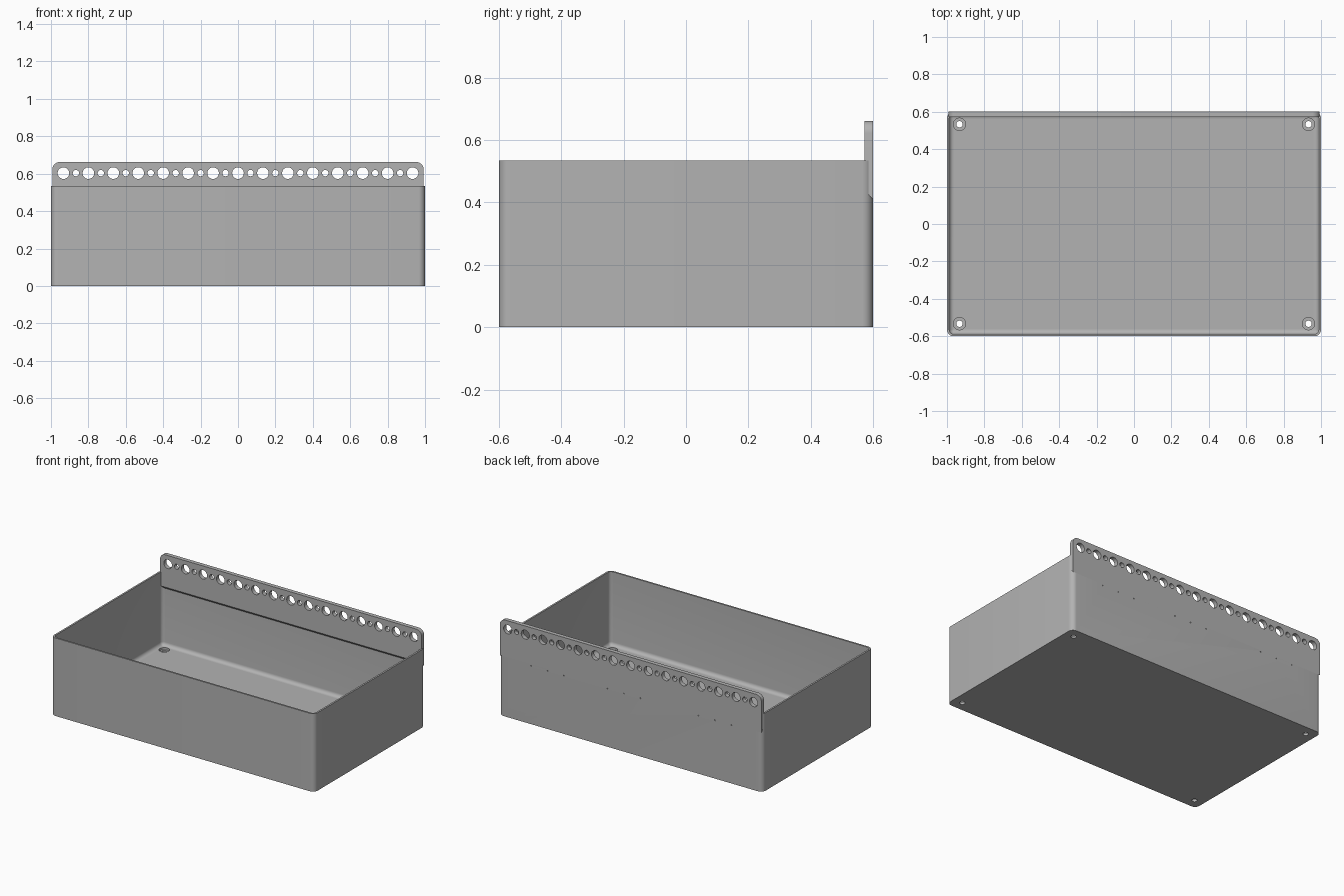
import bpy, bmesh
from math import cos, sin, pi, radians
from mathutils import Matrix

cube = bpy.data.objects.get("Cube")
if cube:
    bpy.data.objects.remove(cube, do_unlink=True)

HALF_X, HALF_Y, RIM, FLOOR = 1.0, 0.6, 0.535, 0.03
WALL, FILLET, CORNER = 0.012, 0.025, 0.035

grey = bpy.data.materials.new("light_grey_plastic")
grey.use_nodes = True
grey.diffuse_color = (0.45, 0.45, 0.45, 1)
grey.node_tree.nodes["Principled BSDF"].inputs["Base Color"].default_value = grey.diffuse_color


def make_object(name, bm):
    bmesh.ops.recalc_face_normals(bm, faces=bm.faces)
    mesh = bpy.data.meshes.new(name)
    bm.to_mesh(mesh)
    bm.free()
    mesh.materials.append(grey)
    obj = bpy.data.objects.new(name, mesh)
    bpy.context.collection.objects.link(obj)
    return obj


def loft(name, rings):
    """Skin between rings of equal length and cap both ends."""
    bm = bmesh.new()
    loops = [[bm.verts.new(p) for p in ring] for ring in rings]
    for a, b in zip(loops, loops[1:]):
        for i in range(len(a)):
            j = (i + 1) % len(a)
            bm.faces.new((a[i], a[j], b[j], b[i]))
    bm.faces.new(loops[0])
    bm.faces.new(loops[-1])
    return make_object(name, bm)


def corner_arc(cx, cy, r, quarter, steps=8):
    return [(cx + r * cos(pi / 2 * (quarter + i / steps)),
             cy + r * sin(pi / 2 * (quarter + i / steps))) for i in range(steps + 1)]


def rounded_rect(inset, z):
    r = max(CORNER - inset, 0.006)
    x, y = HALF_X - inset - r, HALF_Y - inset - r
    signs = [(1, 1), (-1, 1), (-1, -1), (1, -1)]
    return [(px, py, z) for q, (sx, sy) in enumerate(signs)
            for px, py in corner_arc(sx * x, sy * y, r, q)]


def add_cylinder(bm, centre, radius, depth, axis="Z", sides=32):
    turn = Matrix.Rotation(pi / 2, 4, "X") if axis == "Y" else Matrix()
    bmesh.ops.create_cone(bm, cap_ends=True, segments=sides, radius1=radius, radius2=radius,
                          depth=depth, matrix=Matrix.Translation(centre) @ turn)


def cut(obj, bm):
    cutter = make_object("cutter", bm)
    cutter.hide_render = True
    mod = obj.modifiers.new("holes", "BOOLEAN")
    mod.operation, mod.solver, mod.object = "DIFFERENCE", "EXACT", cutter
    graph = bpy.context.evaluated_depsgraph_get()
    mesh = bpy.data.meshes.new_from_object(obj.evaluated_get(graph))
    obj.modifiers.clear()
    obj.data = mesh
    bpy.data.objects.remove(cutter, do_unlink=True)


# Open bin: outer wall, rim, inner wall, rounded floor edge
profile = [(0, 0), (0, RIM), (WALL, RIM)]
for i in range(7):
    a = pi / 2 * i / 6
    profile.append((WALL + FILLET * (1 - cos(a)), FLOOR + FILLET * (1 - sin(a))))
bin_body = loft("bin_body", [rounded_rect(inset, z) for inset, z in profile])

# Counterbored screw holes in the floor, one per corner
bores, shafts = bmesh.new(), bmesh.new()
for sx in (-1, 1):
    for sy in (-1, 1):
        add_cylinder(bores, (sx * 0.933, sy * 0.533, 0.065), 0.033, 0.1)
        add_cylinder(shafts, (sx * 0.933, sy * 0.533, 0), 0.017, 0.2)
cut(bin_body, bores)
cut(bin_body, shafts)

# Pin holes in three groups on the back wall
pins = bmesh.new()
for group in (0.63, 0.05, -0.64):
    for step in (-1, 0, 1):
        add_cylinder(pins, (group + step * 0.125, HALF_Y, 0.4), 0.004, 0.012, "Y", 8)
cut(bin_body, pins)


# Hanging rail with rounded top corners and sloping underside
def rail_ring(y, bottom):
    x, r, top = 0.993, 0.04, 0.662
    outline = [(x, bottom)] + corner_arc(x - r, top - r, r, 0)
    outline += corner_arc(r - x, top - r, r, 1) + [(-x, bottom)]
    return [(px, y, pz) for px, pz in outline]


hanging_rail = loft("hanging_rail", [rail_ring(0.572, 0.44), rail_ring(0.6003, 0.41)])

# Alternating large and small holes along the rail
holes = bmesh.new()
for i in range(29):
    add_cylinder(holes, ((i - 14) / 15, 0.586, 0.603), 0.017 if i % 2 else 0.031, 0.1, "Y")
cut(hanging_rail, holes)

bpy.ops.object.select_all(action="DESELECT")
for obj in (bin_body, hanging_rail):
    obj.select_set(True)
bpy.context.view_layer.objects.active = bin_body
bpy.ops.object.shade_smooth_by_angle(angle=radians(30))
